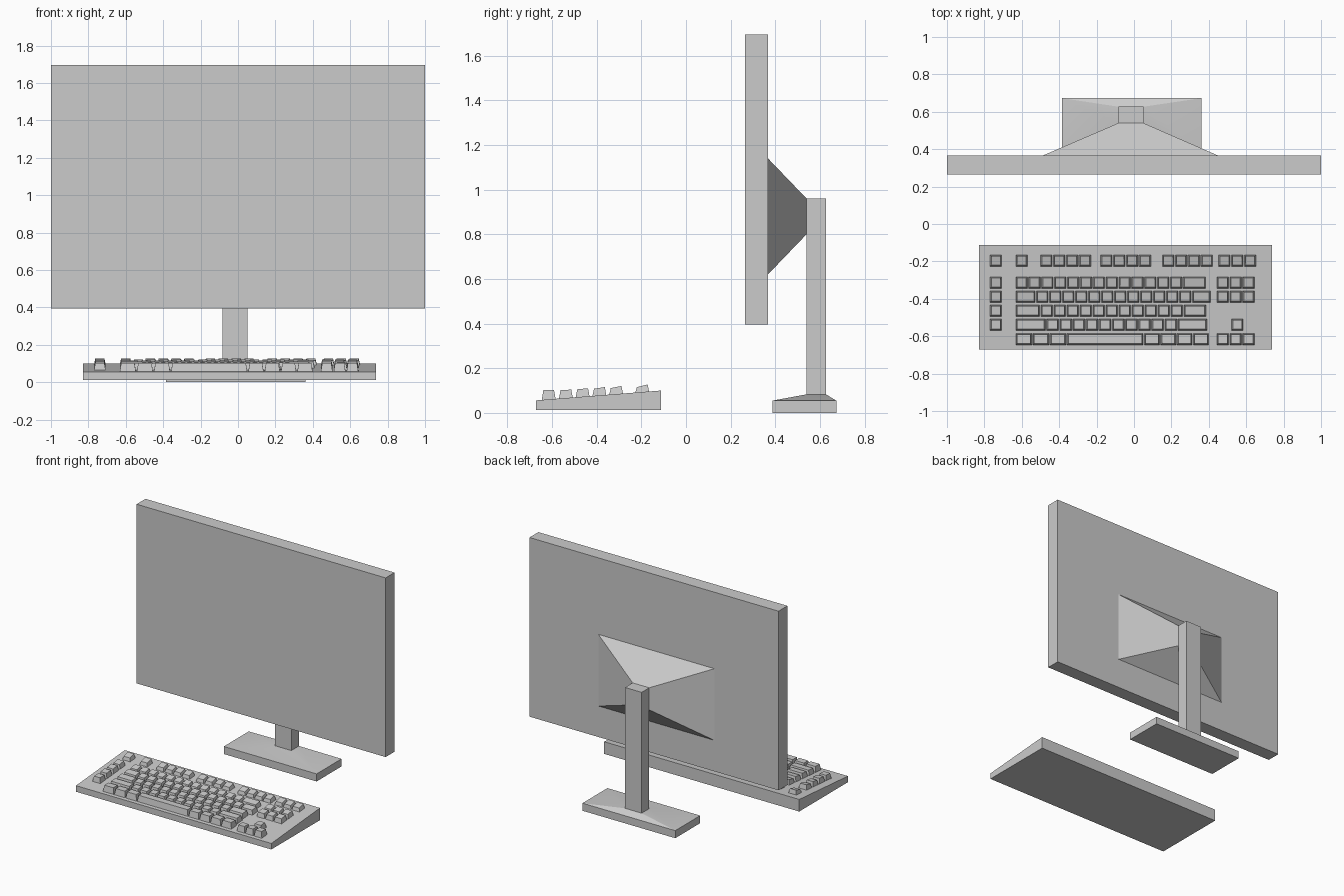
import bpy
import bmesh
import math

cube = bpy.data.objects.get("Cube")
if cube:
    bpy.data.objects.remove(cube, do_unlink=True)

grey = bpy.data.materials.new("grey_plastic")
grey.use_nodes = True
grey.diffuse_color = (0.6, 0.6, 0.6, 1)
grey.node_tree.nodes["Principled BSDF"].inputs["Base Color"].default_value = grey.diffuse_color


def finish(name, bm):
    """Turn a bmesh into a grey object."""
    bmesh.ops.recalc_face_normals(bm, faces=bm.faces[:])
    mesh = bpy.data.meshes.new(name)
    bm.to_mesh(mesh)
    bm.free()
    mesh.materials.append(grey)
    obj = bpy.data.objects.new(name, mesh)
    bpy.context.scene.collection.objects.link(obj)
    return obj


def loft(bm, *rings):
    """Skin matching point rings and cap both ends."""
    loops = [[bm.verts.new(p) for p in ring] for ring in rings]
    for low, high in zip(loops, loops[1:]):
        for i in range(len(low)):
            j = (i + 1) % len(low)
            bm.faces.new((low[i], low[j], high[j], high[i]))
    bm.faces.new(loops[0])
    bm.faces.new(loops[-1])


def level(x0, x1, y0, y1, z):
    """Horizontal rectangle."""
    return [(x0, y0, z), (x1, y0, z), (x1, y1, z), (x0, y1, z)]


def upright(x0, x1, z0, z1, y):
    """Rectangle facing front to back."""
    return [(x0, y, z0), (x1, y, z0), (x1, y, z1), (x0, y, z1)]


def part(name, *rings):
    bm = bmesh.new()
    loft(bm, *rings)
    return finish(name, bm)


# Screen panel, tapered rear mount and column
NECK = (-0.083, 0.05)
part("screen_panel", upright(-1, 1, 0.395, 1.695, 0.265), upright(-1, 1, 0.395, 1.695, 0.367))
part("rear_mount", upright(-0.485, 0.447, 0.62, 1.14, 0.367), upright(*NECK, 0.8, 0.96, 0.54))
part("stand_column", level(*NECK, 0.54, 0.627, 0.08), level(*NECK, 0.54, 0.627, 0.96))

# Foot with a gently raised top
foot = part("stand_foot",
            level(-0.385, 0.36, 0.387, 0.673, 0),
            level(-0.385, 0.36, 0.387, 0.673, 0.055),
            level(*NECK, 0.54, 0.627, 0.083))
bpy.context.view_layer.objects.active = foot
foot.select_set(True)
bpy.ops.object.shade_smooth_by_angle(angle=math.radians(30))
foot.select_set(False)

# Wedge-shaped keyboard case
FRONT, BACK = -0.672, -0.113
LOW, HIGH = 0.056, 0.1


def case_top(y):
    return LOW + (HIGH - LOW) * (y - FRONT) / (BACK - FRONT)


def case_side(x):
    return [(x, FRONT, 0.012), (x, BACK, 0.012), (x, BACK, HIGH), (x, FRONT, LOW)]


part("keyboard_case", case_side(-0.83), case_side(0.738))

# Keycaps: each row has a centre y, a top height and groups of (start x, key widths)
U = 0.0688
DEPTH = 0.062
GAP = 0.006
TAPER = 0.007
LEFT, MAIN, NAV = -0.77, -0.632, 0.443
ROWS = [
    (-0.615, 0.102, [(MAIN, [1.33] * 3 + [6] + [1.27] * 4), (NAV, [1] * 3)]),
    (-0.538, 0.103, [(LEFT, [1]), (MAIN, [2.4] + [1.02] * 10 + [2.35]), (0.521, [1])]),
    (-0.463, 0.108, [(LEFT, [1]), (MAIN, [1.95] + [1.01] * 11 + [1.8])]),
    (-0.388, 0.112, [(LEFT, [1]), (MAIN, [1.6] + [1.01] * 12 + [1.5]), (NAV, [1] * 3)]),
    (-0.313, 0.116, [(LEFT, [1]), (MAIN, [1] * 13 + [1.85]), (NAV, [1] * 3)]),
    (-0.196, 0.121, [(LEFT, [1]), (MAIN, [1])]
     + [(x, [1] * 4) for x in (-0.5, -0.179, 0.152)] + [(0.452, [1] * 3)]),
]

keys = bmesh.new()
for row, (y, top, groups) in enumerate(ROWS):
    y0, y1 = y - DEPTH / 2, y + DEPTH / 2
    tilt = 0.0012 * row
    for x, widths in groups:
        for width in widths:
            x0, x1 = x, x + width * U - GAP
            base = level(x0, x1, y0, y1, 0)
            cap = level(x0 + TAPER, x1 - TAPER, y0 + TAPER, y1 - TAPER, 0)
            loft(keys,
                 [(px, py, case_top(py) - 0.001) for px, py, _ in base],
                 [(px, py, top + (tilt if py > y else -tilt)) for px, py, _ in cap])
            x += width * U
finish("keycaps", keys)
